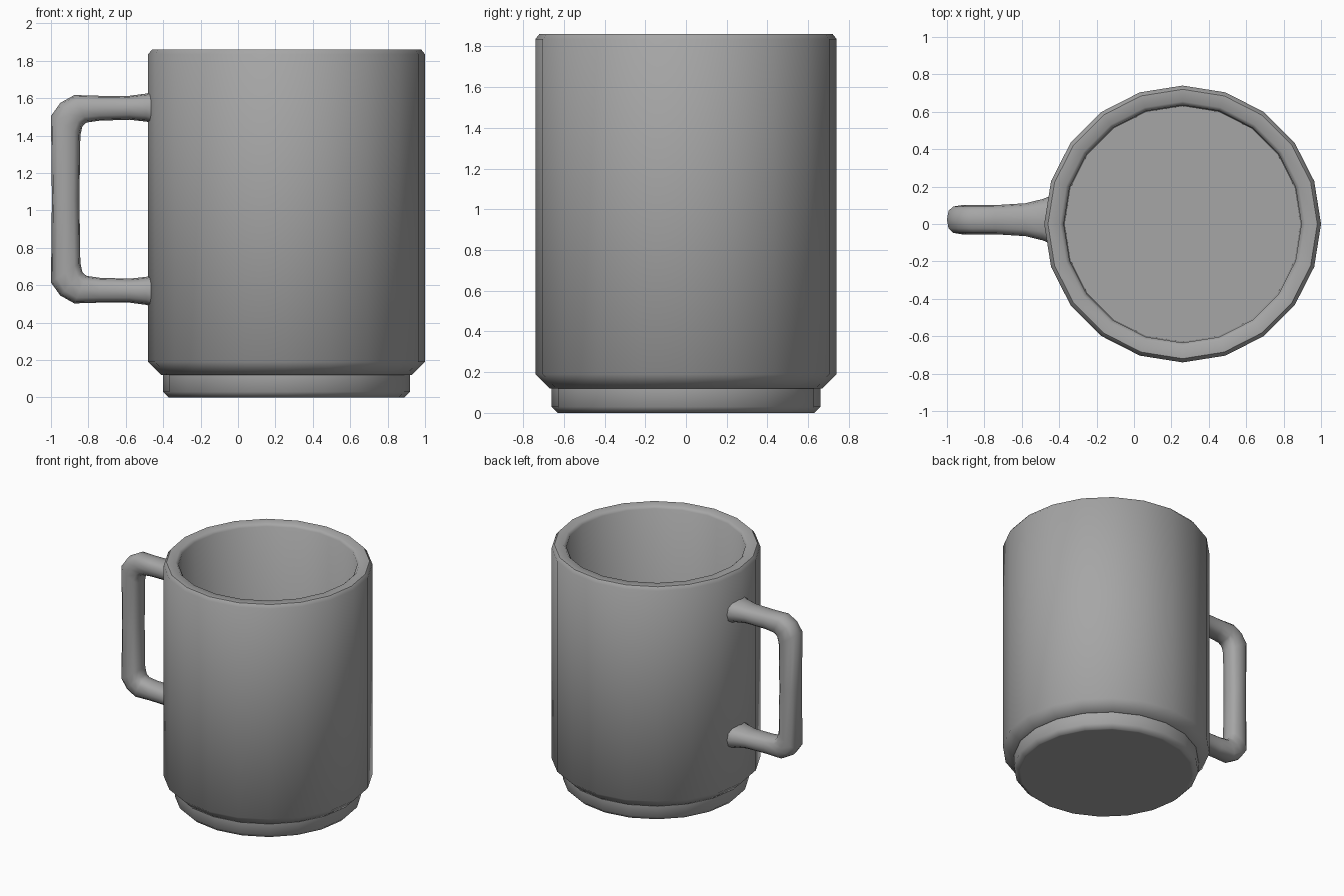
import bpy, bmesh, math

cube = bpy.data.objects.get("Cube")
if cube:
    bpy.data.objects.remove(cube, do_unlink=True)

# Single ceramic colour
GREY = (0.38, 0.38, 0.38, 1.0)
ceramic = bpy.data.materials.new("grey_ceramic")
ceramic.diffuse_color = GREY
ceramic.use_nodes = True
ceramic.node_tree.nodes["Principled BSDF"].inputs["Base Color"].default_value = GREY


def loft(name, rings, location, smooth_angle):
    """Skin a list of equally sized point rings and cap both ends."""
    bm = bmesh.new()
    loops = [[bm.verts.new(p) for p in ring] for ring in rings]
    n = len(loops[0])
    for a, b in zip(loops, loops[1:]):
        for i in range(n):
            j = (i + 1) % n
            bm.faces.new((a[i], a[j], b[j], b[i]))
    bm.faces.new(loops[0])
    bm.faces.new(loops[-1])
    bmesh.ops.recalc_face_normals(bm, faces=bm.faces)
    mesh = bpy.data.meshes.new(name)
    bm.to_mesh(mesh)
    bm.free()
    mesh.materials.append(ceramic)
    obj = bpy.data.objects.new(name, mesh)
    obj.location = location
    bpy.context.collection.objects.link(obj)
    bpy.ops.object.select_all(action='DESELECT')
    obj.select_set(True)
    bpy.context.view_layer.objects.active = obj
    bpy.ops.object.shade_smooth_by_angle(angle=math.radians(smooth_angle))
    return obj


# Mug body: (radius, height) profile, from the foot up, over the rim, down inside
SIDES = 20
profile = [
    (0.615, 0), (0.63, 0), (0.66, 0.03), (0.66, 0.12),
    (0.67, 0.12), (0.74, 0.19), (0.74, 1.835), (0.72, 1.86),
    (0.655, 1.86), (0.635, 1.84), (0.63, 0.2), (0.61, 0.2),
]
circle = [(math.cos(t), math.sin(t))
          for t in (math.tau * i / SIDES for i in range(SIDES))]
loft("mug_body", [[(r * c, r * s, z) for c, s in circle] for r, z in profile],
     (0.26, 0, 0), 50)

# Handle: outer (x, z), inner (x, z) and half width of each section,
# for the upper half, with heights relative to the handle's middle
upper = [
    ((-0.44, 0.58), (-0.44, 0.40), 0.13),
    ((-0.49, 0.565), (-0.49, 0.415), 0.11),
    ((-0.58, 0.553), (-0.58, 0.425), 0.088),
    ((-0.74, 0.553), (-0.74, 0.42), 0.078),
    ((-0.875, 0.557), (-0.81, 0.41), 0.078),
    ((-0.95, 0.515), (-0.832, 0.39), 0.078),
    ((-1.0, 0.445), (-0.843, 0.34), 0.078),
    ((-0.995, 0), (-0.848, 0), 0.076),
]
lower = [((ox, -oz), (ix, -iz), w) for (ox, oz), (ix, iz), w in reversed(upper[:-1])]

# Rounded-rectangle section as (across thickness, across width)
SECTION = 12
section = []
for k in range(SECTION):
    t = math.tau * k / SECTION
    c, s = math.cos(t), math.sin(t)
    section.append((math.copysign(abs(c) ** 0.75, c), math.copysign(abs(s) ** 0.75, s)))

rings = []
for (ox, oz), (ix, iz), w in upper + lower:
    rings.append([((ox + ix) / 2 + (ox - ix) / 2 * u, w * v,
                   (oz + iz) / 2 + (oz - iz) / 2 * u) for u, v in section])
loft("handle", rings, (0, 0.023, 1.06), 60)
